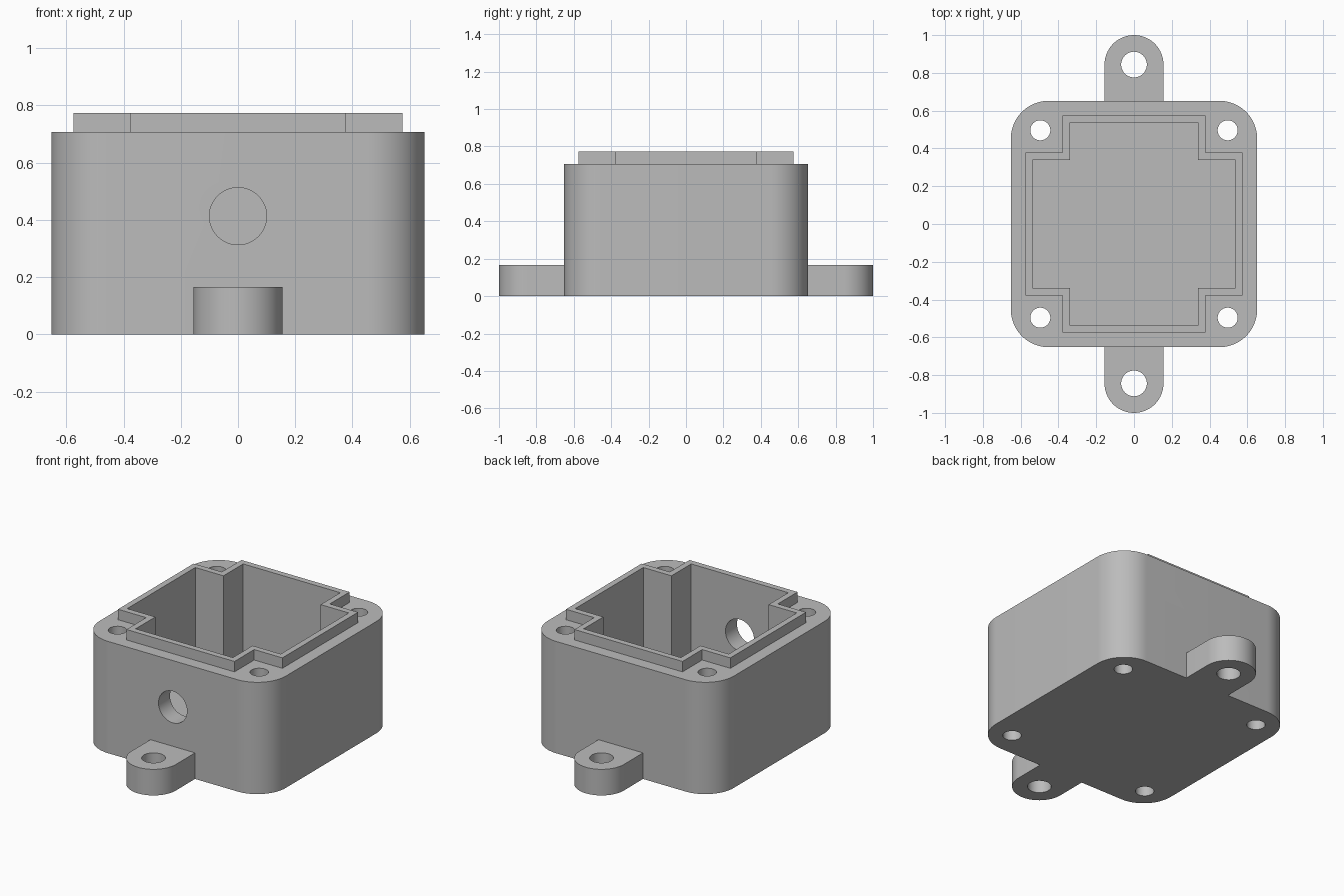
import bpy
import bmesh
from math import pi, sin, cos, radians
from mathutils import Matrix

cube = bpy.data.objects.get("Cube")
if cube:
    bpy.data.objects.remove(cube, do_unlink=True)

HALF, CORNER, HEIGHT = 0.652, 0.2, 0.707   # main block
RIM_TOP, FLOOR = 0.773, 0.115              # raised rim and cavity floor
LUG_R, LUG_Y, LUG_H = 0.156, 0.844, 0.165  # mounting lugs
SCREW = 0.496                              # corner screw hole offset

grey = bpy.data.materials.new("plain grey")
grey.use_nodes = True
grey.diffuse_color = (0.5, 0.5, 0.5, 1)
grey.node_tree.nodes["Principled BSDF"].inputs["Base Color"].default_value = (0.5, 0.5, 0.5, 1)


def arc(cx, cy, r, start, end, steps):
    angles = [start + (end - start) * i / steps for i in range(steps + 1)]
    return [(cx + r * cos(a), cy + r * sin(a)) for a in angles]


def rounded_square(half, r):
    c = half - r
    points = []
    for i, (sx, sy) in enumerate([(1, 1), (-1, 1), (-1, -1), (1, -1)]):
        points += arc(sx * c, sy * c, r, i * pi / 2, (i + 1) * pi / 2, 20)
    return points


def notched_square(half, notch):
    points = []
    for i in range(4):
        c, s = round(cos(i * pi / 2)), round(sin(i * pi / 2))
        for x, y in [(half, notch), (notch, notch), (notch, half)]:
            points.append((x * c - y * s, x * s + y * c))
    return points


def circle(x, y, r):
    return arc(x, y, r, 0, 2 * pi, 48)[:-1]


def prism(name, outline, z0, z1, matrix=None):
    bm = bmesh.new()
    face = bm.faces.new([bm.verts.new((x, y, z0)) for x, y in outline])
    top = bmesh.ops.extrude_face_region(bm, geom=[face])["geom"]
    verts = [v for v in top if isinstance(v, bmesh.types.BMVert)]
    bmesh.ops.translate(bm, verts=verts, vec=(0, 0, z1 - z0))
    if matrix:
        bm.transform(matrix)
    bmesh.ops.recalc_face_normals(bm, faces=bm.faces)
    mesh = bpy.data.meshes.new(name)
    bm.to_mesh(mesh)
    bm.free()
    mesh.materials.append(grey)
    obj = bpy.data.objects.new(name, mesh)
    bpy.context.collection.objects.link(obj)
    return obj


def combine(target, tool, operation):
    tool.hide_render = True
    mod = target.modifiers.new(operation, "BOOLEAN")
    mod.operation, mod.solver, mod.object = operation, "EXACT", tool
    bpy.context.view_layer.objects.active = target
    bpy.ops.object.modifier_apply(modifier=mod.name)
    bpy.data.objects.remove(tool, do_unlink=True)


# Main block with the raised notched rim
housing = prism("housing", rounded_square(HALF, CORNER), 0, HEIGHT)
combine(housing, prism("rim", notched_square(0.575, 0.378), 0.4, RIM_TOP), "UNION")

# Mounting lugs at front and back
for side in (-1, 1):
    tip = arc(0, side * LUG_Y, LUG_R, 0, side * pi, 40)
    root = side * 0.5
    outline = tip + [(-LUG_R, root), (LUG_R, root)]
    combine(housing, prism("lug", outline, 0, LUG_H), "UNION")

# Cavity
combine(housing, prism("cavity", notched_square(0.537, 0.34), FLOOR, 1), "DIFFERENCE")

# Vertical screw holes
holes = [(x, y, 0.053) for x in (-SCREW, SCREW) for y in (-SCREW, SCREW)]
holes += [(0, side * LUG_Y, 0.068) for side in (-1, 1)]
for x, y, r in holes:
    combine(housing, prism("hole", circle(x, y, r), -0.2, 1), "DIFFERENCE")

# Cable hole through the front wall
turn = Matrix.Rotation(pi / 2, 4, "X")
combine(housing, prism("cable_hole", circle(0, 0.413, 0.1), 0.3, 0.9, turn), "DIFFERENCE")

bpy.ops.object.select_all(action="DESELECT")
housing.select_set(True)
bpy.context.view_layer.objects.active = housing
bpy.ops.object.shade_smooth_by_angle(angle=radians(30))
